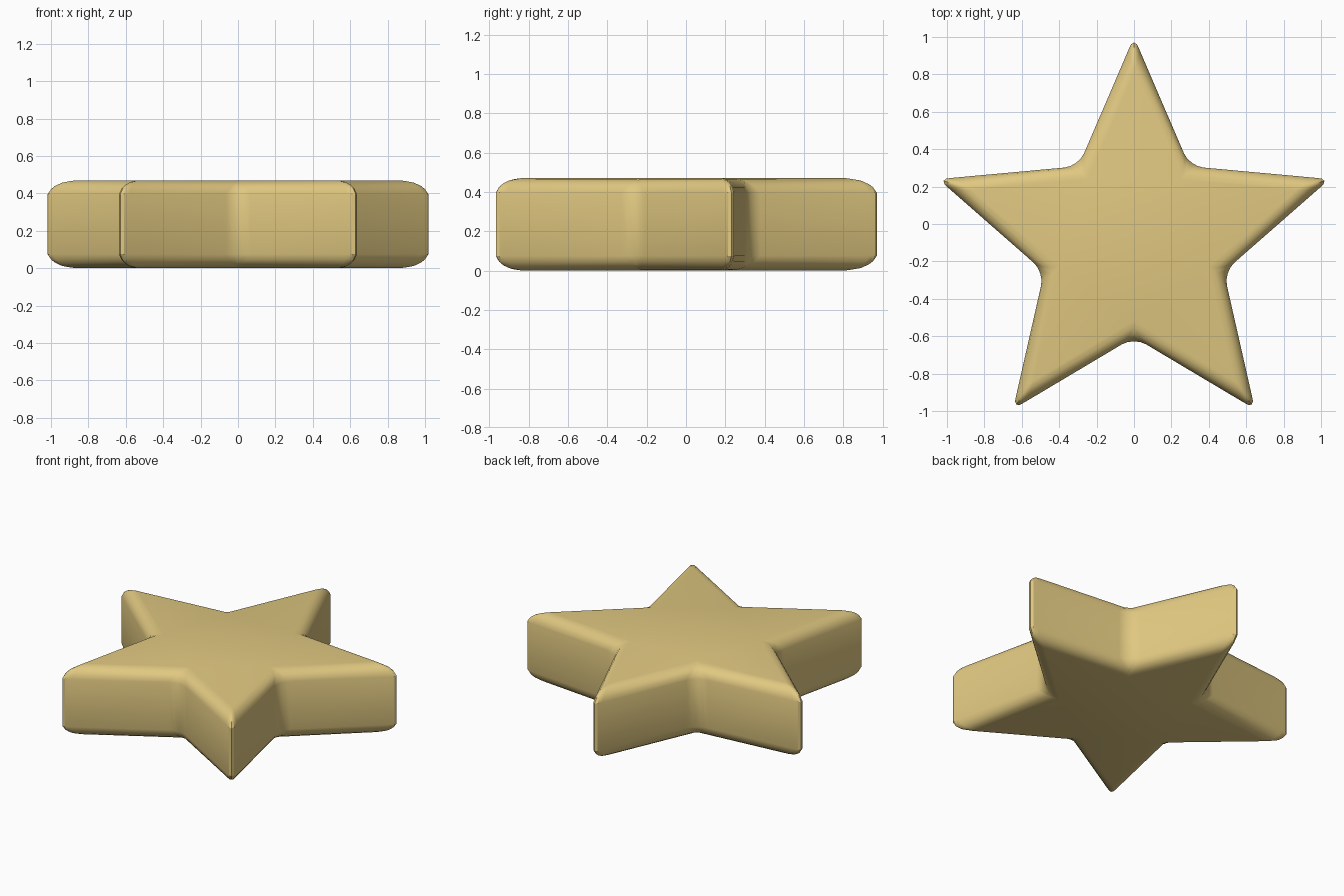
import bpy
import bmesh
from math import sin, cos, pi

cube = bpy.data.objects.get("Cube")
if cube:
    bpy.data.objects.remove(cube, do_unlink=True)

TIP, NOTCH = 1.1, 0.505     # radii before rounding
HEIGHT = 0.47
ROUNDING = 0.075
CENTRE_Y = -0.1

# Sandy gold material
gold = bpy.data.materials.new("sandy gold")
gold.use_nodes = True
colour = (0.75, 0.58, 0.22, 1)
gold.diffuse_color = colour
gold.node_tree.nodes["Principled BSDF"].inputs["Base Color"].default_value = colour

# Five-pointed outline, extruded upwards
bm = bmesh.new()
outline = []
for i in range(10):
    radius = NOTCH if i % 2 else TIP
    angle = pi / 2 + i * pi / 5
    outline.append(bm.verts.new((radius * cos(angle), CENTRE_Y + radius * sin(angle), 0)))
base = bm.faces.new(outline)
extruded = bmesh.ops.extrude_face_region(bm, geom=[base], use_keep_orig=True)
top = [v for v in extruded["geom"] if isinstance(v, bmesh.types.BMVert)]
bmesh.ops.translate(bm, verts=top, vec=(0, 0, HEIGHT))
bmesh.ops.recalc_face_normals(bm, faces=bm.faces[:])

mesh = bpy.data.meshes.new("star")
bm.to_mesh(mesh)
bm.free()
mesh.materials.append(gold)
star = bpy.data.objects.new("star", mesh)
bpy.context.collection.objects.link(star)

# Rounded rims, tips and notches
bevel = star.modifiers.new("rounding", "BEVEL")
bevel.width = ROUNDING
bevel.segments = 4
bevel.limit_method = "ANGLE"
bevel.use_clamp_overlap = False

bpy.ops.object.select_all(action="DESELECT")
star.select_set(True)
bpy.context.view_layer.objects.active = star
bpy.ops.object.modifier_apply(modifier=bevel.name)
bpy.ops.object.shade_smooth_by_angle(angle=pi / 6)
